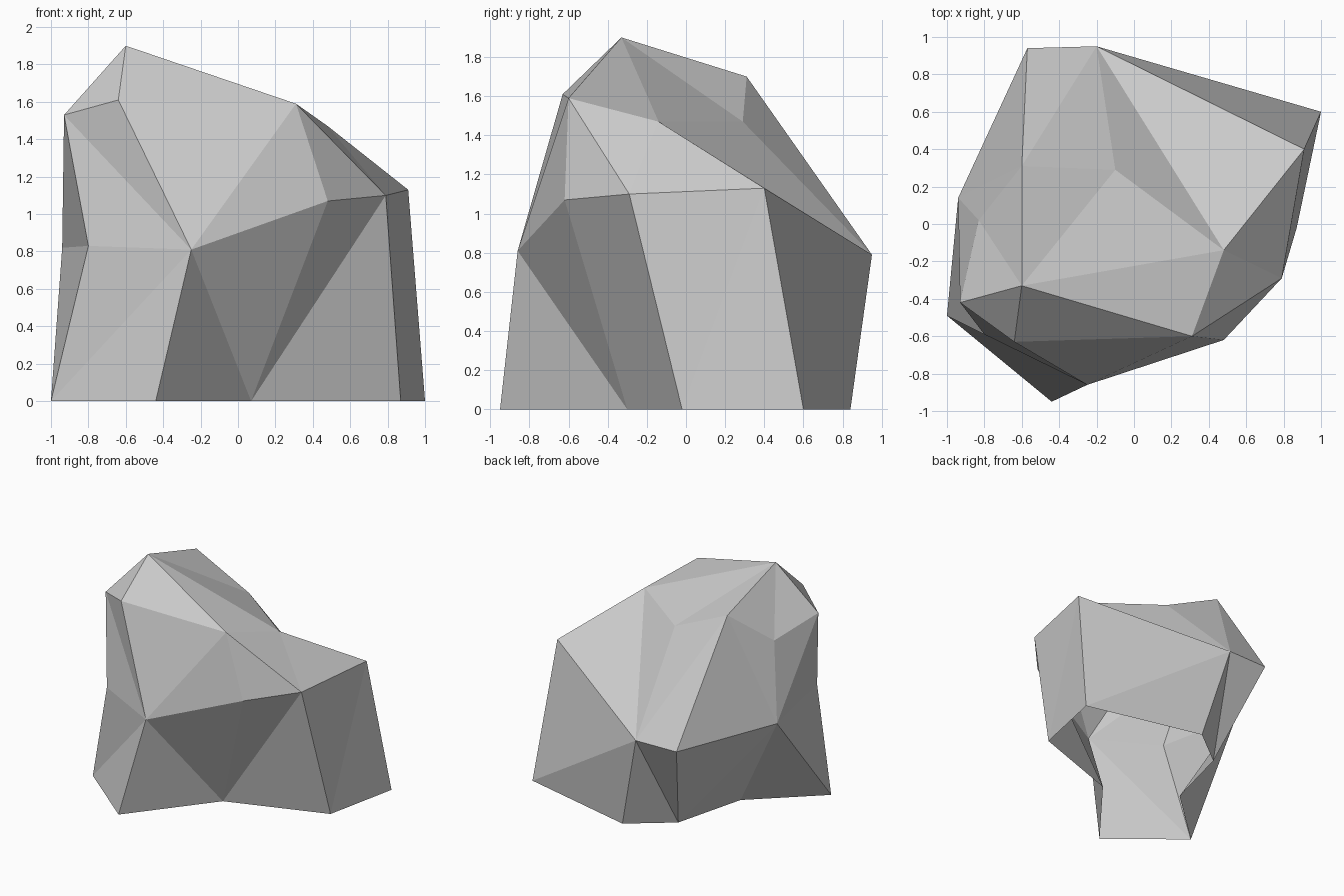
import bpy
import bmesh

default_cube = bpy.data.objects.get("Cube")
if default_cube:
    bpy.data.objects.remove(default_cube, do_unlink=True)

# Rings of the boulder, counter-clockwise from the front right corner
ground_plan = [(-1, -.49), (-.44, -.95), (.07, -.3), (.87, -.02),
               (1, .6), (0, .84), (-.335, .58), (-.49, -.02)]
ground_ring = [(x, y, 0) for x, y in ground_plan]
waist_ring = [(-.8, -.59, .83), (-.25, -.86, .81), (.48, -.62, 1.07), (.79, -.29, 1.1),
              (.91, .4, 1.13), (-.2, .95, .79), (-.57, .94, .79), (-.94, .14, .82)]
shoulder_ring = [(-.93, -.42, 1.53), (-.64, -.63, 1.61), (.31, -.6, 1.59), (.48, -.14, 1.47),
                 (-.1, .29, 1.47), (-.6, .31, 1.7), (-.83, .02, 1.44)]
peak = (-.6, -.33, 1.9)


def stitch(bm, lower, upper, steps):
    """Join two closed rings with triangles; each step advances the lower or upper ring."""
    low = up = 0
    for step in steps:
        a, b = lower[low % len(lower)], upper[up % len(upper)]
        if step == "l":
            low += 1
            bm.faces.new((a, lower[low % len(lower)], b))
        else:
            up += 1
            bm.faces.new((a, upper[up % len(upper)], b))


def make_material(name, colour):
    material = bpy.data.materials.new(name)
    material.use_nodes = True
    material.diffuse_color = colour
    shader = next(n for n in material.node_tree.nodes if n.type == "BSDF_PRINCIPLED")
    shader.inputs["Base Color"].default_value = colour
    shader.inputs["Roughness"].default_value = 0.9
    return material


bm = bmesh.new()
ground, waist, shoulder = ([bm.verts.new(p) for p in ring]
                           for ring in (ground_ring, waist_ring, shoulder_ring))
top = bm.verts.new(peak)

# Steep lower walls, left open underneath
stitch(bm, ground, waist, "ul" "lu" "ul" "ul" "ul" "lu" "ul" "lu")

# Sloping upper walls
stitch(bm, waist, shoulder, "luul" "lull" "uull" "uul")

# Crown facets fanning out from the peak
for i, vert in enumerate(shoulder):
    bm.faces.new((vert, shoulder[(i + 1) % len(shoulder)], top))

mesh = bpy.data.meshes.new("boulder")
bm.to_mesh(mesh)
bm.free()
mesh.materials.append(make_material("stone grey", (.6, .6, .6, 1)))
boulder = bpy.data.objects.new("boulder", mesh)
bpy.context.collection.objects.link(boulder)
